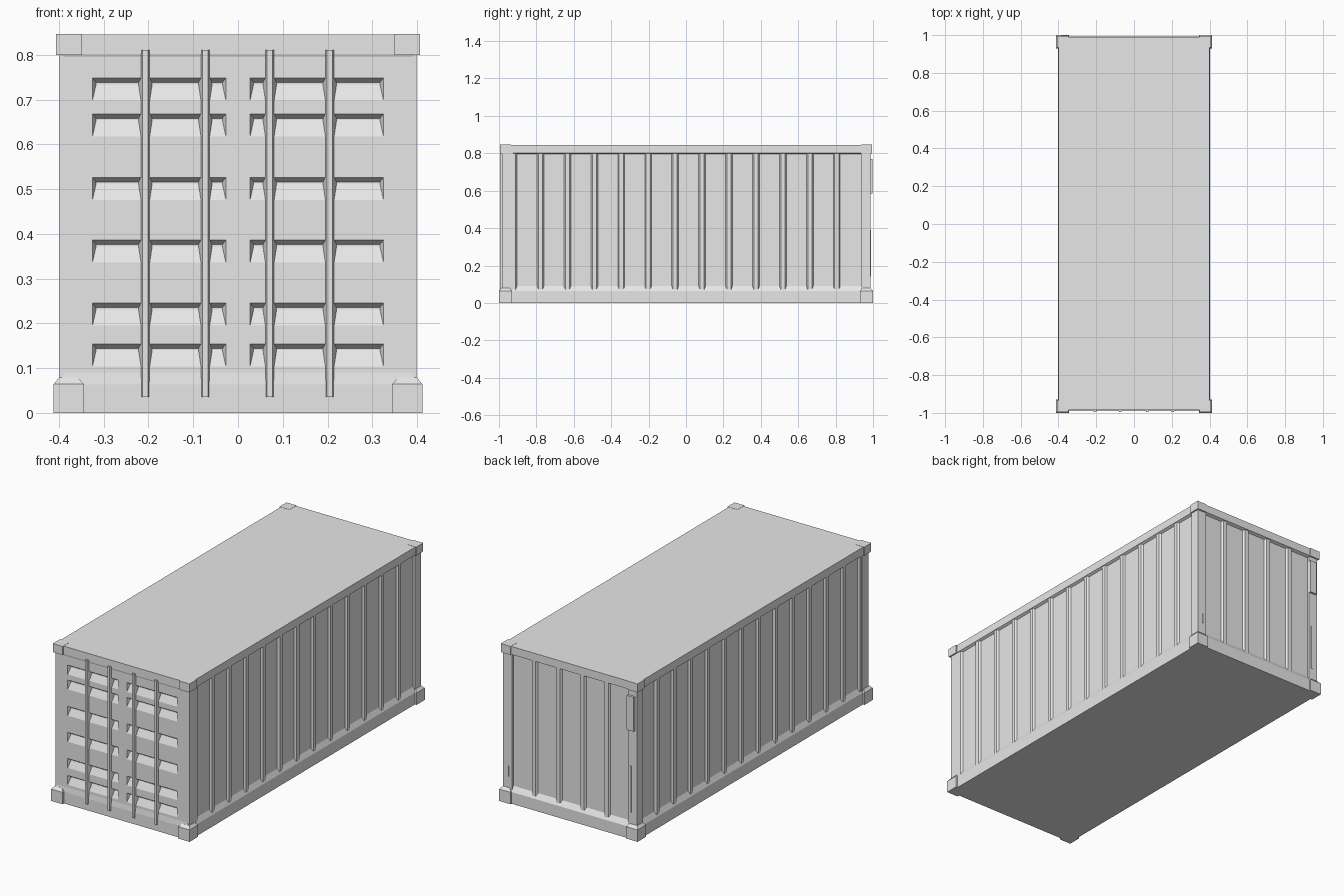
import bpy
import bmesh
from mathutils import Vector

cube = bpy.data.objects.get("Cube")
if cube:
    bpy.data.objects.remove(cube, do_unlink=True)

steel = bpy.data.materials.new("grey_steel")
steel.use_nodes = True
steel.diffuse_color = (0.8, 0.8, 0.8, 1)
steel.node_tree.nodes["Principled BSDF"].inputs["Base Color"].default_value = steel.diffuse_color


def build(name, solids):
    """One object from solids, each a stack of four-point rings."""
    bm = bmesh.new()
    for rings in solids:
        loops = [[bm.verts.new(point) for point in ring] for ring in rings]
        for low, high in zip(loops, loops[1:]):
            for i in range(4):
                j = (i + 1) % 4
                bm.faces.new((low[i], low[j], high[j], high[i]))
        bm.faces.new(loops[0][::-1])
        bm.faces.new(loops[-1])
    bmesh.ops.recalc_face_normals(bm, faces=bm.faces)
    mesh = bpy.data.meshes.new(name)
    bm.to_mesh(mesh)
    bm.free()
    mesh.materials.append(steel)
    obj = bpy.data.objects.new(name, mesh)
    bpy.context.collection.objects.link(obj)
    return obj


def rect(x0, x1, y0, y1, z):
    return [(x0, y0, z), (x1, y0, z), (x1, y1, z), (x0, y1, z)]


def box(x0, x1, y0, y1, z0, z1):
    return [rect(x0, x1, y0, y1, z0), rect(x0, x1, y0, y1, z1)]


def rib(centre, outward, base, tip, depth, z0, z1):
    """Upright bar with a trapezoid section, pointing outward from its centre."""
    out = Vector(outward)
    side = Vector((-out.y, out.x, 0))
    mid = Vector((*centre, 0))
    section = [mid - side * base, mid + side * base,
               mid + out * depth + side * tip, mid + out * depth - side * tip]
    return [[p + Vector((0, 0, z)) for p in section] for z in (z0, z1)]


# Body: sill, sloped ledge, recessed walls, and overhanging roof rail
DOOR = -0.984
tiers = [(0.402, -0.988, 0.992, 0), (0.402, -0.988, 0.992, 0.063),
         (0.388, DOOR, 0.975, 0.09), (0.388, DOOR, 0.975, 0.795),
         (0.401, -0.986, 0.99, 0.802), (0.401, -0.986, 0.99, 0.845)]
body = build("container_body", [[rect(-hx, hx, y0, y1, z) for hx, y0, y1, z in tiers]])

# Wedge-shaped louvre recesses pressed into both doors
cuts = []
for top in (0.748, 0.668, 0.526, 0.386, 0.245, 0.154):
    for x0, x1 in ((-0.325, -0.027), (0.027, 0.325)):
        inner = [Vector((x, DOOR + 0.016, top - z)) for x, z in
                 ((x0 + 0.008, 0.014), (x1 - 0.008, 0.014),
                  (x1 - 0.008, 0.01), (x0 + 0.008, 0.01))]
        rim = [Vector((x, DOOR, z)) for x, z in
               ((x0, top - 0.05), (x1, top - 0.05), (x1, top), (x0, top))]
        outer = [r + (r - p) * 0.2 for r, p in zip(rim, inner)]
        cuts.append([outer, inner])
cutter = build("louvre_cutter", cuts)
cutter.hide_render = True
cutter.hide_viewport = True
cutter.display_type = 'WIRE'
cutter.hide_set(True)
press = body.modifiers.new("louvres", 'BOOLEAN')
press.operation = 'DIFFERENCE'
press.solver = 'EXACT'
press.object = cutter
bpy.context.view_layer.update()
pressed = bpy.data.meshes.new_from_object(
    body.evaluated_get(bpy.context.evaluated_depsgraph_get()))
body.modifiers.clear()
body.data = pressed
bpy.data.objects.remove(cutter, do_unlink=True)

# Locking rods on the doors
build("door_rods", [rib((x, DOOR + 0.018), (0, -1, 0), 0.016, 0.006, 0.029, 0.035, 0.811)
                    for x in (-0.207, -0.073, 0.071, 0.205)])

# Corrugation ribs on the long sides and the back
for side, name in ((1, "left"), (-1, "right")):
    build(name + "_wall_ribs",
          [rib((side * 0.386, -0.922 + 0.144 * k), (side, 0, 0), 0.02, 0.011, 0.012, 0.068, 0.8)
           for k in range(13)])
build("back_wall_ribs", [rib((0.144 * k, 0.973), (0, 1, 0), 0.02, 0.011, 0.012, 0.068, 0.8)
                         for k in (-1.5, -0.5, 0.5, 1.5)])

# Corner posts and corner castings, mirrored left to right
posts, top_blocks, bottom_blocks = [], [], []
for s in (1, -1):
    posts.append(box(s * 0.36, s * 0.399, DOOR + 0.0005, -0.925, 0.05, 0.81))
    posts.append(box(s * 0.345, s * 0.399, 0.936, 0.986, 0.05, 0.81))
    for e in (1, -1):
        top_blocks.append(box(s * 0.348, s * 0.407, e * 0.935, e * 0.994, 0.8, 0.846))
        foot = [rect(s * 0.344, s * 0.412, e * 0.93, e, z) for z in (0, 0.064)]
        foot.append(rect(s * 0.358, s * 0.4, e * 0.94, e * 0.986, 0.079))
        bottom_blocks.append(foot)
build("corner_posts", posts)
build("top_corner_castings", top_blocks)
build("bottom_corner_castings", bottom_blocks)

# Small fittings on the back posts
build("back_fitting_box", [box(-0.386, -0.346, 0.98, 0.998, 0.585, 0.77)])
build("back_fitting_strips", [box(-0.366, -0.358, 0.98, 0.99, 0.14, 0.39),
                              box(0.364, 0.37, 0.98, 0.99, 0.14, 0.195)])
